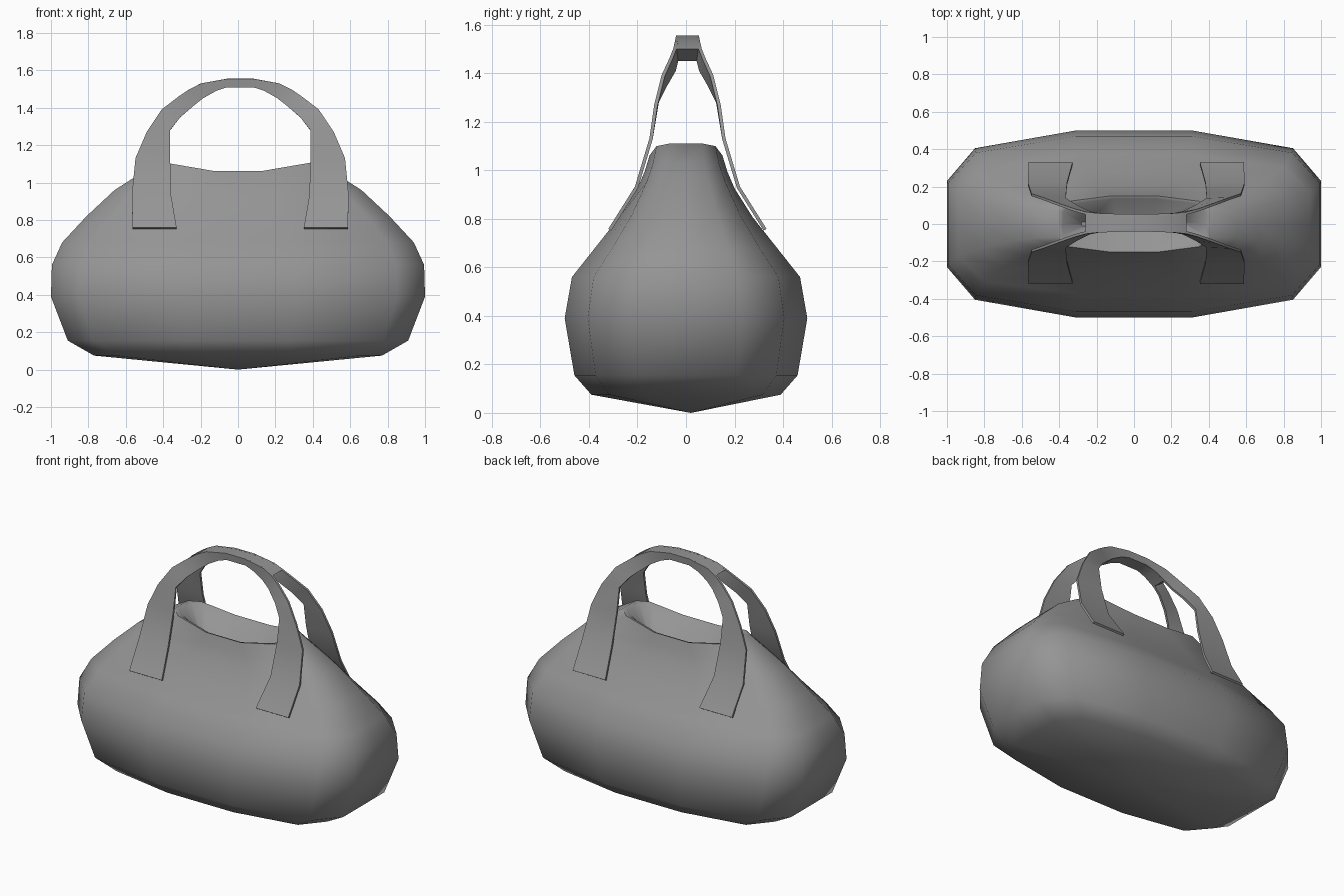
import bpy, math

cube = bpy.data.objects.get("Cube")
if cube:
    bpy.data.objects.remove(cube, do_unlink=True)

grey = bpy.data.materials.new("soft_grey")
grey.use_nodes = True
grey.diffuse_color = (0.3, 0.3, 0.3, 1)
grey.node_tree.nodes["Principled BSDF"].inputs["Base Color"].default_value = (0.3, 0.3, 0.3, 1)


def make(name, verts, faces, thickness=0, angle=50):
    mesh = bpy.data.meshes.new(name)
    mesh.from_pydata(verts, [], faces)
    mesh.materials.append(grey)
    ob = bpy.data.objects.new(name, mesh)
    bpy.context.collection.objects.link(ob)
    bpy.ops.object.select_all(action="DESELECT")
    ob.select_set(True)
    bpy.context.view_layer.objects.active = ob
    bpy.ops.object.mode_set(mode="EDIT")
    bpy.ops.mesh.select_all(action="SELECT")
    bpy.ops.mesh.normals_make_consistent(inside=False)
    bpy.ops.object.mode_set(mode="OBJECT")
    if thickness:
        mod = ob.modifiers.new("thickness", "SOLIDIFY")
        mod.thickness = thickness
        mod.offset = 0
        bpy.ops.object.modifier_apply(modifier=mod.name)
    bpy.ops.object.shade_smooth_by_angle(angle=math.radians(angle))
    return ob


# Bag body: one rounded outline, scaled at each level, ending in a sunken opening
quarter = [(1, 0.46), (0.85, 0.81), (0.31, 1)]
outline = [(1, 0)] + quarter + [(-x, y) for x, y in reversed(quarter)]
outline += [(-x, -y) for x, y in outline]

# half width, half depth, height at the ends, sag in the middle
levels = [
    (0.77, 0.39, 0.075, 0), (0.91, 0.46, 0.155, 0), (1.0, 0.5, 0.39, 0),
    (0.995, 0.47, 0.56, 0), (0.94, 0.375, 0.68, 0), (0.81, 0.275, 0.82, 0.02),
    (0.66, 0.2, 0.96, 0.05), (0.55, 0.17, 1.03, 0.05), (0.41, 0.15, 1.11, 0.07),
    (0.38, 0.135, 1.105, 0.07), (0.28, 0.02, 0.95, 0.03),
]
n = len(outline)
verts = [(x * w, y * d, z - sag * (1 - abs(x)))
         for w, d, z, sag in levels for x, y in outline]
faces = [(r * n + i, r * n + (i + 1) % n, (r + 1) * n + (i + 1) % n, (r + 1) * n + i)
         for r in range(len(levels) - 1) for i in range(n)]
faces.append(tuple(range(len(verts) - n, len(verts))))
verts.append((0, 0.02, 0))
faces += [((i + 1) % n, i, len(verts) - 1) for i in range(n)]
make("bag_body", verts, faces)

# Handle sections from the sewn end to the top: outer x, y, z and inner x, y, z
sections = [
    (0.575, 0.32, 0.755, 0.34, 0.32, 0.755),
    (0.58, 0.21, 0.93, 0.37, 0.21, 0.93),
    (0.56, 0.15, 1.13, 0.375, 0.15, 1.13),
    (0.50, 0.13, 1.27, 0.375, 0.125, 1.28),
    (0.42, 0.10, 1.39, 0.32, 0.09, 1.35),
    (0.33, 0.068, 1.46, 0.25, 0.055, 1.41),
    (0.27, 0.052, 1.50, 0.20, 0.045, 1.45),
    (0.21, 0.045, 1.53, 0.13, 0.04, 1.49),
    (0.07, 0.04, 1.555, 0.07, 0.036, 1.51),
]


def arch(part):
    mirrored = [(-a, b, c, -d, e, f) for a, b, c, d, e, f in reversed(part)]
    return part + mirrored


# Front and back straps
for name, side in (("front_handle", -1), ("back_handle", 1)):
    verts = []
    for a, b, c, d, e, f in arch(sections):
        verts += [(a, side * b, c), (d, side * e, f)]
    faces = [(i, i + 1, i + 3, i + 2) for i in range(0, len(verts) - 2, 2)]
    ob = make(name, verts, faces, 0.014, 35)
    ob.location = (0.012, 0.006, 0)

# Grip joining both straps along the top
verts = []
for a, b, c, d, e, f in arch(sections[6:]):
    verts += [(a, -b, c), (a, b, c), (d, e, f), (d, -e, f)]
last = len(verts) - 4
faces = [(r + i, r + (i + 1) % 4, r + 4 + (i + 1) % 4, r + 4 + i)
         for r in range(0, last, 4) for i in range(4)]
faces += [(0, 1, 2, 3), (last + 3, last + 2, last + 1, last)]
grip = make("handle_grip", verts, faces, 0, 35)
grip.location = (0.012, 0.006, 0)
